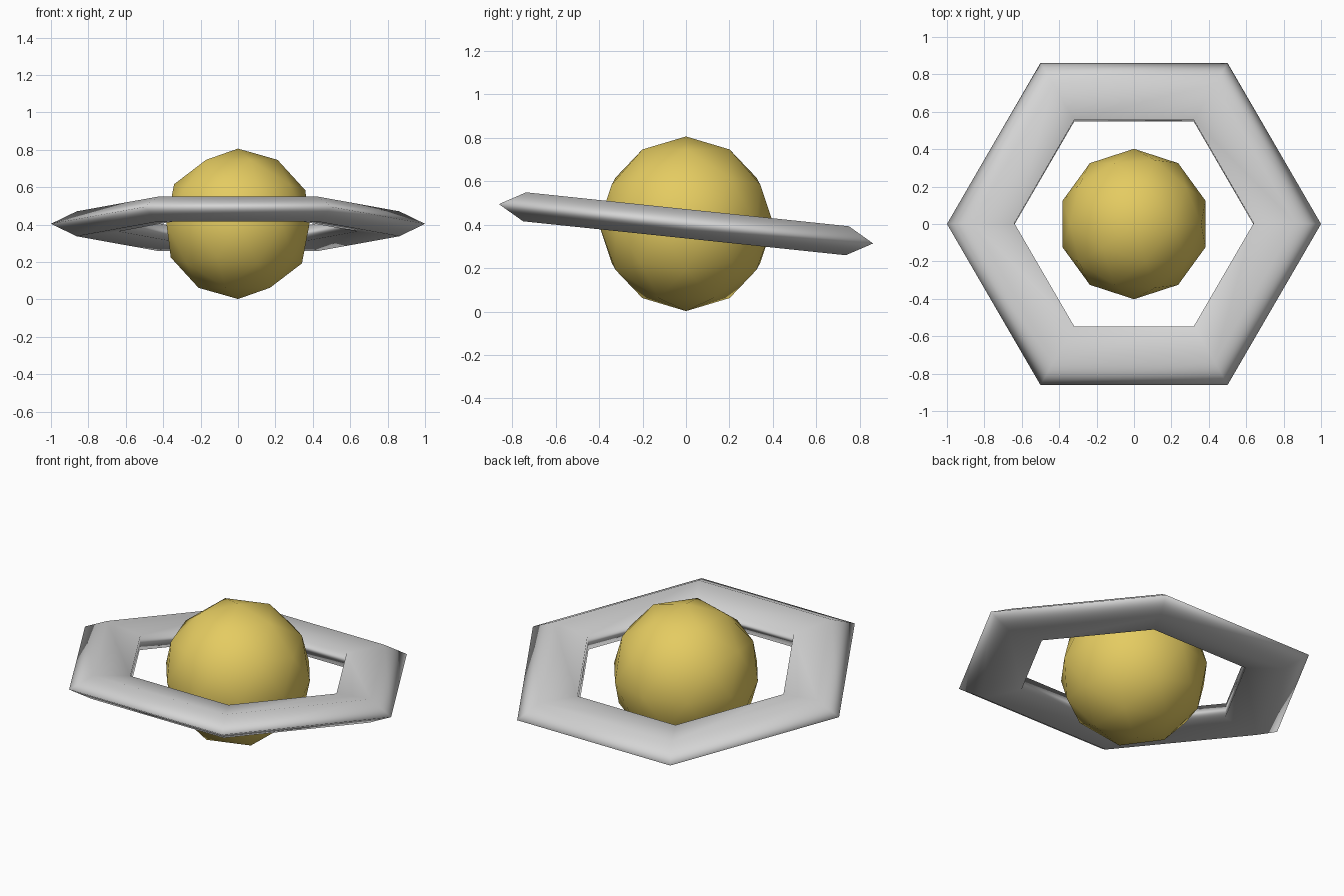
import bpy
import math

cube = bpy.data.objects.get("Cube")
if cube:
    bpy.data.objects.remove(cube, do_unlink=True)


def make_material(name, rgb):
    mat = bpy.data.materials.new(name)
    mat.use_nodes = True
    color = (*rgb, 1.0)
    mat.diffuse_color = color
    mat.node_tree.nodes["Principled BSDF"].inputs["Base Color"].default_value = color
    return mat


def finish(name, mat):
    obj = bpy.context.object
    obj.name = name
    obj.data.materials.append(mat)
    bpy.ops.object.shade_smooth()
    return obj


yellow = make_material("warm yellow", (0.78, 0.60, 0.12))
grey = make_material("light grey", (0.66, 0.66, 0.66))
centre_z = 0.404

# Planet: low-poly ball
bpy.ops.mesh.primitive_ico_sphere_add(subdivisions=2, radius=0.402,
                                      location=(0, 0, centre_z))
finish("planet", yellow)

# Ring: six-sided, flattened five-sided tube, tipped up at the front
bpy.ops.mesh.primitive_torus_add(major_segments=6, minor_segments=5,
                                 major_radius=0.801, minor_radius=0.199,
                                 location=(0, 0, centre_z),
                                 rotation=(math.radians(-6), 0, 0))
ring = finish("planet_ring", grey)
ring.scale.z = 0.354
